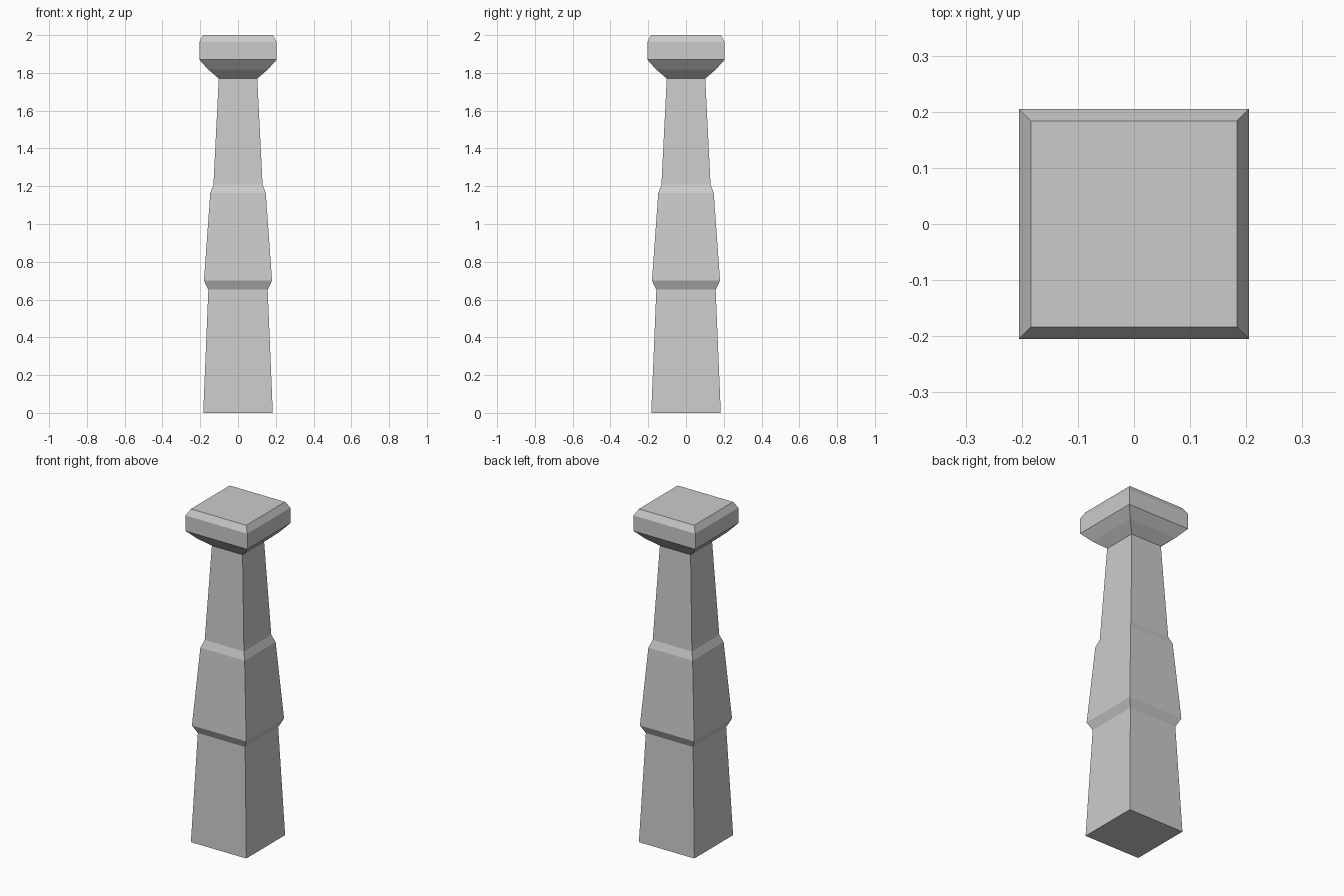
import bpy
import bmesh

if "Cube" in bpy.data.objects:
    bpy.data.objects.remove(bpy.data.objects["Cube"])


def square_loft(name, profile, cap_bottom=False, cap_top=False):
    """Stack square rings given as (half width, height) and skin them."""
    bm = bmesh.new()
    rings = []
    for h, z in profile:
        rings.append([bm.verts.new((sx * h, sy * h, z))
                      for sx, sy in ((-1, -1), (1, -1), (1, 1), (-1, 1))])
    for low, high in zip(rings, rings[1:]):
        for i in range(4):
            j = (i + 1) % 4
            bm.faces.new((low[i], low[j], high[j], high[i]))
    if cap_bottom:
        bm.faces.new(rings[0][::-1])
    if cap_top:
        bm.faces.new(rings[-1])
    mesh = bpy.data.meshes.new(name)
    bm.to_mesh(mesh)
    bm.free()
    obj = bpy.data.objects.new(name, mesh)
    bpy.context.collection.objects.link(obj)
    return obj


# Tapered shaft with a wider middle section
square_loft("shaft", [
    (0.184, 0.0), (0.157, 0.652), (0.18, 0.70),
    (0.147, 1.163), (0.13, 1.208), (0.102, 1.77),
], cap_bottom=True)

# Flared capital with chamfered top; shares its lower ring with the shaft
square_loft("capital", [
    (0.102, 1.77), (0.158, 1.818), (0.205, 1.87),
    (0.205, 1.963), (0.184, 2.0),
], cap_top=True)
